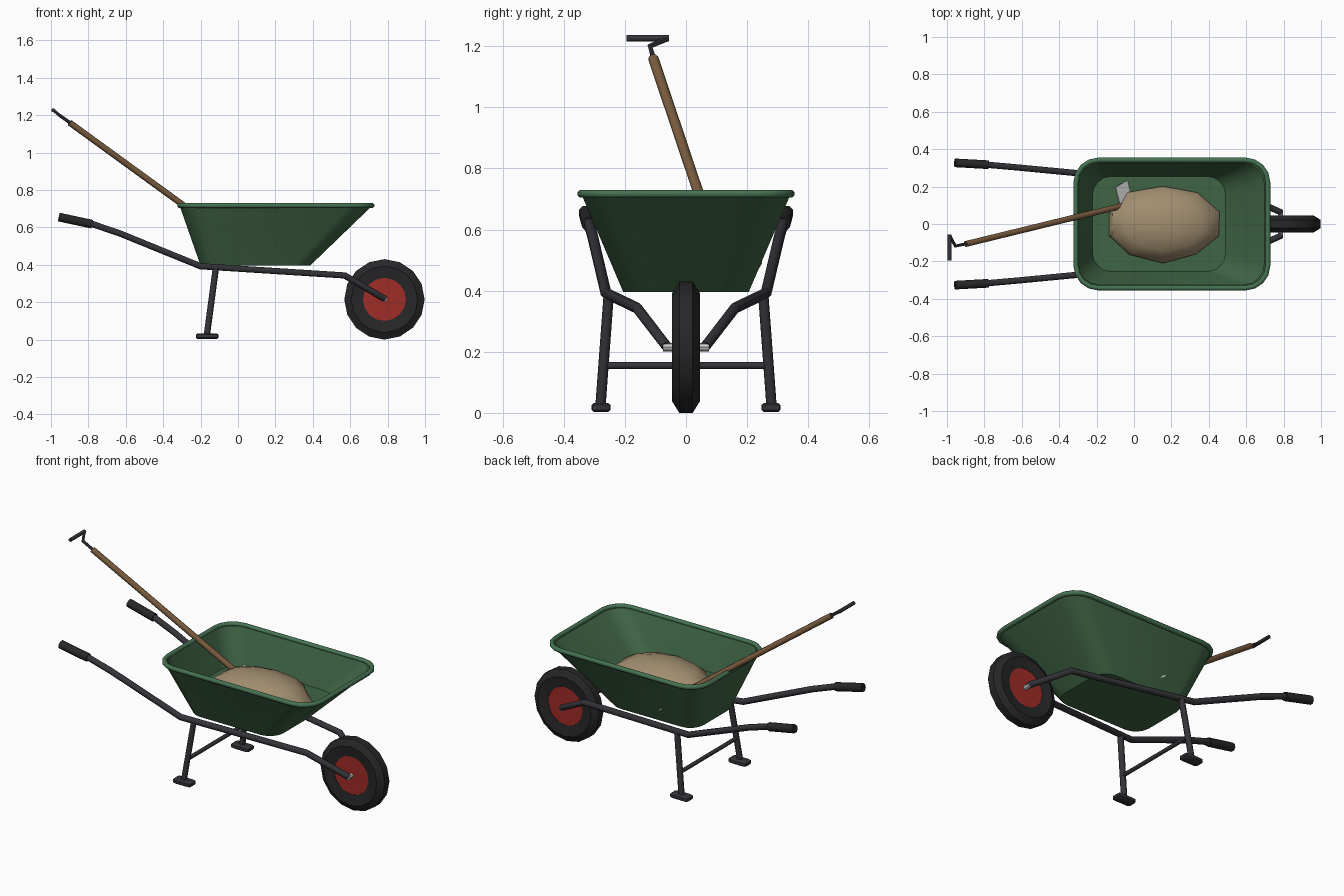
import bpy, bmesh, math, random
from mathutils import Vector

if "Cube" in bpy.data.objects:
    bpy.data.objects.remove(bpy.data.objects["Cube"])

random.seed(4)


def mat(name, r, g, b):
    m = bpy.data.materials.new(name)
    m.diffuse_color = (r, g, b, 1)
    m.use_nodes = True
    m.node_tree.nodes["Principled BSDF"].inputs["Base Color"].default_value = m.diffuse_color
    return m


GREEN = mat("tray green", 0.05, 0.13, 0.06)
RIM = mat("rim green", 0.06, 0.17, 0.085)
DARK = mat("dark metal", 0.035, 0.033, 0.04)
RUBBER = mat("rubber", 0.02, 0.02, 0.022)
RED = mat("hub red", 0.35, 0.025, 0.02)
WOOD = mat("wood", 0.2, 0.11, 0.05)
SAND = mat("sand", 0.36, 0.27, 0.16)


def finish(name, bm, material=None, angle=35):
    bmesh.ops.recalc_face_normals(bm, faces=bm.faces)
    me = bpy.data.meshes.new(name)
    bm.to_mesh(me)
    bm.free()
    ob = bpy.data.objects.new(name, me)
    bpy.context.collection.objects.link(ob)
    if material:
        me.materials.append(material)
    bpy.ops.object.select_all(action='DESELECT')
    ob.select_set(True)
    bpy.context.view_layer.objects.active = ob
    bpy.ops.object.shade_smooth_by_angle(angle=math.radians(angle))
    return ob


def loft(bm, rings, cap=True, closed=False):
    vs = [[bm.verts.new(p) for p in ring] for ring in rings]
    n = len(vs[0])
    pairs = list(zip(vs, vs[1:])) + ([(vs[-1], vs[0])] if closed else [])
    for a, b in pairs:
        for i in range(n):
            j = (i + 1) % n
            bm.faces.new((a[i], a[j], b[j], b[i]))
    if cap and not closed:
        bm.faces.new(vs[0])
        bm.faces.new(vs[-1])


def tube(name, pts, radius, material, sides=8, closed=False):
    """Sweep a circle along a path, mitred at each bend."""
    pts = [Vector(p) for p in pts]
    n, rings = len(pts), []
    for i, p in enumerate(pts):
        a = (p - pts[i - 1]).normalized() if i or closed else None
        b = (pts[(i + 1) % n] - p).normalized() if i < n - 1 or closed else None
        t = ((a or b) + (b or a)).normalized()
        side = t.cross(Vector((0, 0, 1))).normalized()
        up = side.cross(t)
        rings.append([p + radius * (side * math.cos(k) + up * math.sin(k))
                      for k in (2 * math.pi * (s + 0.5) / sides for s in range(sides))])
    bm = bmesh.new()
    loft(bm, rings, closed=closed)
    return finish(name, bm, material, 50)


def rounded(x0, x1, hy, r, z, seg=4):
    """Rounded rectangle ring."""
    out = []
    for q, (cx, cy) in enumerate(((x1 - r, hy - r), (x0 + r, hy - r),
                                  (x0 + r, r - hy), (x1 - r, r - hy))):
        for s in range(seg + 1):
            a = math.pi / 2 * (q + s / seg)
            out.append((cx + r * math.cos(a), cy + r * math.sin(a), z))
    return out


# Tray: outer shell, lip, inner wall and raised inner floor
bm = bmesh.new()
loft(bm, [rounded(-0.20, 0.385, 0.205, 0.09, 0.395),
          rounded(-0.312, 0.717, 0.342, 0.12, 0.715),
          rounded(-0.297, 0.697, 0.325, 0.11, 0.715),
          rounded(-0.222, 0.49, 0.255, 0.10, 0.515)])
finish("tray", bm, GREEN)
tube("tray_rim", rounded(-0.311, 0.716, 0.342, 0.12, 0.717), 0.014, RIM, closed=True)

# Sand heap
bm = bmesh.new()
bmesh.ops.create_uvsphere(bm, u_segments=10, v_segments=8, radius=1)
for v in bm.verts:
    k = random.uniform(0.96, 1.03)
    v.co = (0.155 + 0.31 * k * v.co.x, 0.205 * k * v.co.y,
            0.53 + (0.125 if v.co.z > 0 else 0.07) * v.co.z)
finish("sand_heap", bm, SAND, 40)

# Rails, grips, legs and feet on both sides
for s, side in ((-1, "right"), (1, "left")):
    tube("rail_" + side, [(-0.80, s * 0.318, 0.625), (-0.63, s * 0.303, 0.567),
                          (-0.20, s * 0.262, 0.392), (0.57, s * 0.16, 0.343),
                          (0.785, s * 0.063, 0.217)], 0.018, DARK)
    tube("grip_" + side, [(-0.957, s * 0.327, 0.655), (-0.78, s * 0.317, 0.617)],
         0.025, RUBBER)
    tube("leg_" + side, [(-0.118, s * 0.253, 0.385), (-0.167, s * 0.28, 0.02)], 0.017, DARK)
    bm = bmesh.new()
    loft(bm, [rounded(-0.225 + d, -0.105 - d, 0.031 - d, 0.012, z, 2)
              for d, z in ((0.008, 0.003), (0, 0.01), (0, 0.026), (0.008, 0.033))])
    finish("foot_" + side, bm, DARK).location.y = s * 0.278

tube("leg_crossbar", [(-0.149, -0.268, 0.155), (-0.149, 0.268, 0.155)], 0.012, DARK)


# Wheel: turned tyre, hub and axle
def turned(name, profile, sides, material, closed):
    bm = bmesh.new()
    loft(bm, [[(0.783 + r * math.cos(a), y, 0.215 + r * math.sin(a))
               for a in (2 * math.pi * i / sides for i in range(sides))]
              for r, y in profile], closed=closed)
    finish(name, bm, material, 30)


turned("tyre", [(0.115, -0.036), (0.178, -0.045), (0.215, -0.022),
                (0.215, 0.022), (0.178, 0.045), (0.115, 0.036)], 16, RUBBER, True)
turned("hub", [(0.118, -0.034), (0.118, 0.034)], 16, RED, False)
turned("axle", [(0.014, -0.075), (0.014, 0.075)], 8, None, False)

# Shovel: wooden shaft, bent top grip and half-buried blade
start, end = Vector((-0.90, -0.107, 1.16)), Vector((-0.06, 0.098, 0.55))
tube("shovel_shaft", [start, end], 0.017, WOOD)
tube("shovel_neck", [(-0.885, -0.103, 1.15), (-0.955, -0.118, 1.20),
                     (-0.985, -0.062, 1.224)], 0.009, DARK, 6)
tube("shovel_grip", [(-0.987, -0.055, 1.226), (-0.987, -0.194, 1.226)], 0.011, DARK)
d = (end - start).normalized()
w = Vector((-d.y, d.x, 0)).normalized()
n = w.cross(d)
base = start + d * 1.04
bm = bmesh.new()
loft(bm, [[base + d * a + w * b + n * t for a, b in
           ((0, -0.105), (0, 0.105), (0.12, 0.135), (0.20, 0.09),
            (0.25, 0), (0.20, -0.09), (0.12, -0.115))] for t in (-0.004, 0.004)])
finish("shovel_blade", bm)
